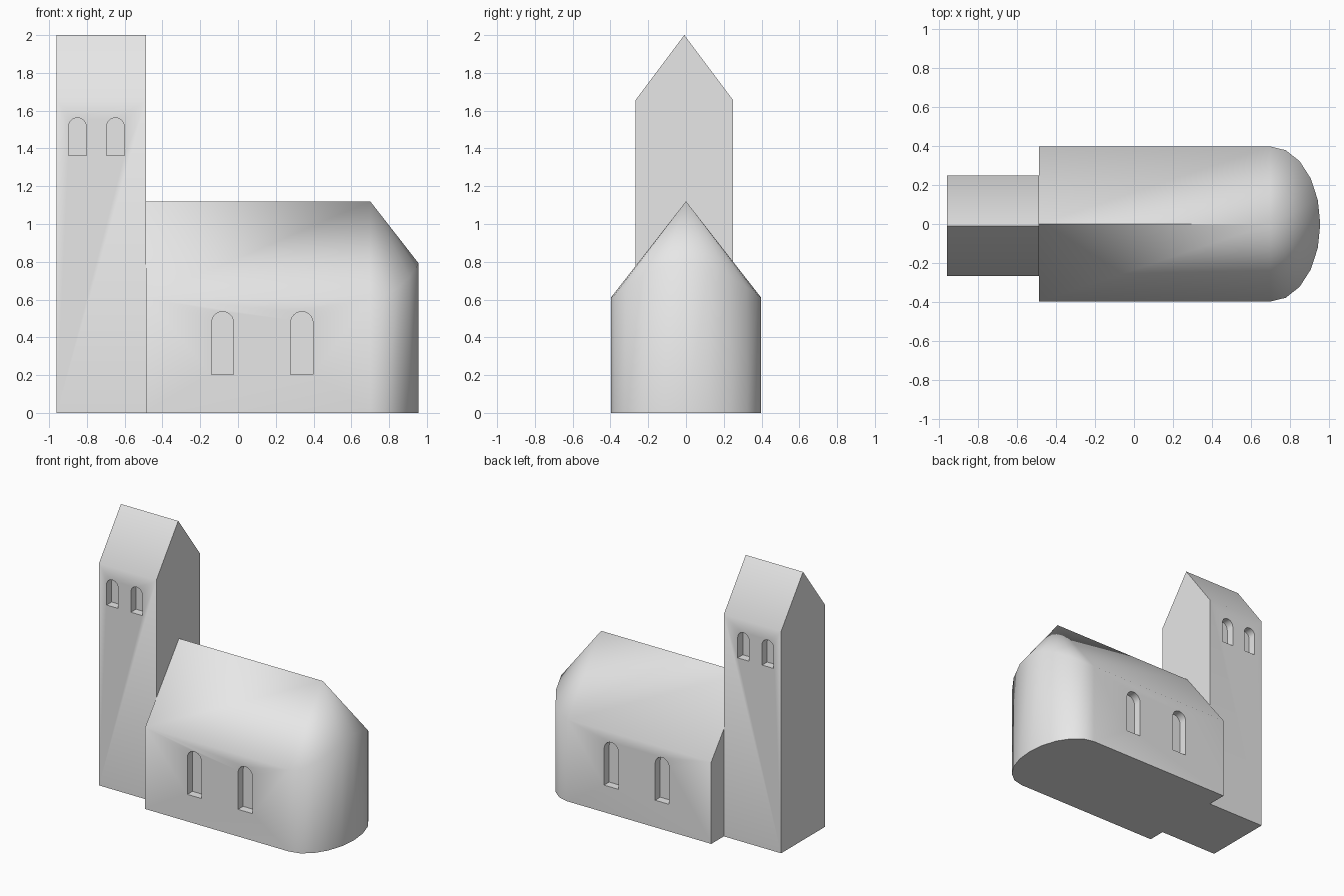
import bpy, bmesh, math

if "Cube" in bpy.data.objects:
    bpy.data.objects.remove(bpy.data.objects["Cube"])

stone = bpy.data.materials.new("light_grey_stone")
stone.diffuse_color = (0.8, 0.8, 0.8, 1)
stone.use_nodes = True
stone.node_tree.nodes["Principled BSDF"].inputs["Base Color"].default_value = stone.diffuse_color


def finish(bm, name):
    bmesh.ops.recalc_face_normals(bm, faces=bm.faces)
    mesh = bpy.data.meshes.new(name)
    bm.to_mesh(mesh)
    bm.free()
    obj = bpy.data.objects.new(name, mesh)
    bpy.context.collection.objects.link(obj)
    mesh.materials.append(stone)
    return obj


def add_prism(bm, points, direction):
    """Closed prism from a 3D outline pushed along a direction."""
    near = [bm.verts.new(p) for p in points]
    far = [bm.verts.new([a + d for a, d in zip(p, direction)]) for p in points]
    bm.faces.new(near)
    bm.faces.new(far[::-1])
    n = len(points)
    for i in range(n):
        j = (i + 1) % n
        bm.faces.new((near[j], near[i], far[i], far[j]))


def arch(x0, x1, z0, z1, y, steps=12):
    """Round-headed window outline at depth y."""
    r, cx = (x1 - x0) / 2, (x0 + x1) / 2
    head = [(cx + r * math.cos(math.pi * i / steps), y,
             z1 - r + r * math.sin(math.pi * i / steps)) for i in range(steps + 1)]
    return [(x0, y, z0), (x1, y, z0)] + head


def cut_windows(obj, spans, z0, z1, y_front, y_back, depth=0.06):
    """Recess the same arched windows into the front and back walls."""
    bm = bmesh.new()
    for x0, x1 in spans:
        add_prism(bm, arch(x0, x1, z0, z1, y_front - 0.1), (0, 0.1 + depth, 0))
        add_prism(bm, arch(x0, x1, z0, z1, y_back - depth), (0, 0.1 + depth, 0))
    cutter = finish(bm, obj.name + "_window_cutter")
    cutter.hide_render = True
    mod = obj.modifiers.new("windows", 'BOOLEAN')
    mod.operation, mod.solver, mod.object = 'DIFFERENCE', 'EXACT', cutter
    bpy.ops.object.select_all(action='DESELECT')
    bpy.context.view_layer.objects.active = obj
    obj.select_set(True)
    bpy.ops.object.modifier_apply(modifier=mod.name)
    bpy.data.objects.remove(cutter, do_unlink=True)
    bpy.ops.object.shade_smooth_by_angle(angle=math.radians(43))


# Tower with saddleback roof
X_W, X_T = -0.96, -0.487
bm = bmesh.new()
gable = [(-0.268, 0), (0.25, 0), (0.25, 1.655), (-0.009, 2.0), (-0.268, 1.655)]
add_prism(bm, [(X_W, y, z) for y, z in gable], (X_T - X_W, 0, 0))
tower = finish(bm, "tower")
cut_windows(tower, [(-0.897, -0.803), (-0.696, -0.602)], 1.362, 1.562, -0.268, 0.25)

# Nave with rounded apse; walls rise to meet a conical roof end
HALF, RIDGE, EAVES, X_A, APSE = 0.398, 1.12, 0.61, 0.70, 0.256
slope = (RIDGE - EAVES) / HALF
plan = [(X_T, -HALF)]
plan += [(X_A + APSE * math.cos(a), HALF * math.sin(a))
         for a in (math.radians(-90 + 18 * i) for i in range(11))]
plan += [(X_T, HALF)]
bm = bmesh.new()
base = [bm.verts.new((x, y, 0)) for x, y in plan]
top = [bm.verts.new((x, y, RIDGE - slope * math.hypot(max(x - X_A, 0), y)))
       for x, y in plan]
ridge_w = bm.verts.new((X_T, 0, RIDGE))
ridge_e = bm.verts.new((X_A, 0, RIDGE))
last = len(plan) - 1
for i in range(last):
    bm.faces.new((base[i], base[i + 1], top[i + 1], top[i]))
    if 0 < i < last - 1:
        bm.faces.new((top[i], top[i + 1], ridge_e))
bm.faces.new((top[0], top[1], ridge_e, ridge_w))
bm.faces.new((top[last - 1], top[last], ridge_w, ridge_e))
bm.faces.new((base[last], base[0], top[0], ridge_w, top[last]))
bm.faces.new(base[::-1])
nave = finish(bm, "nave_and_apse")
cut_windows(nave, [(-0.139, -0.024), (0.279, 0.397)], 0.202, 0.536, -HALF, HALF)
